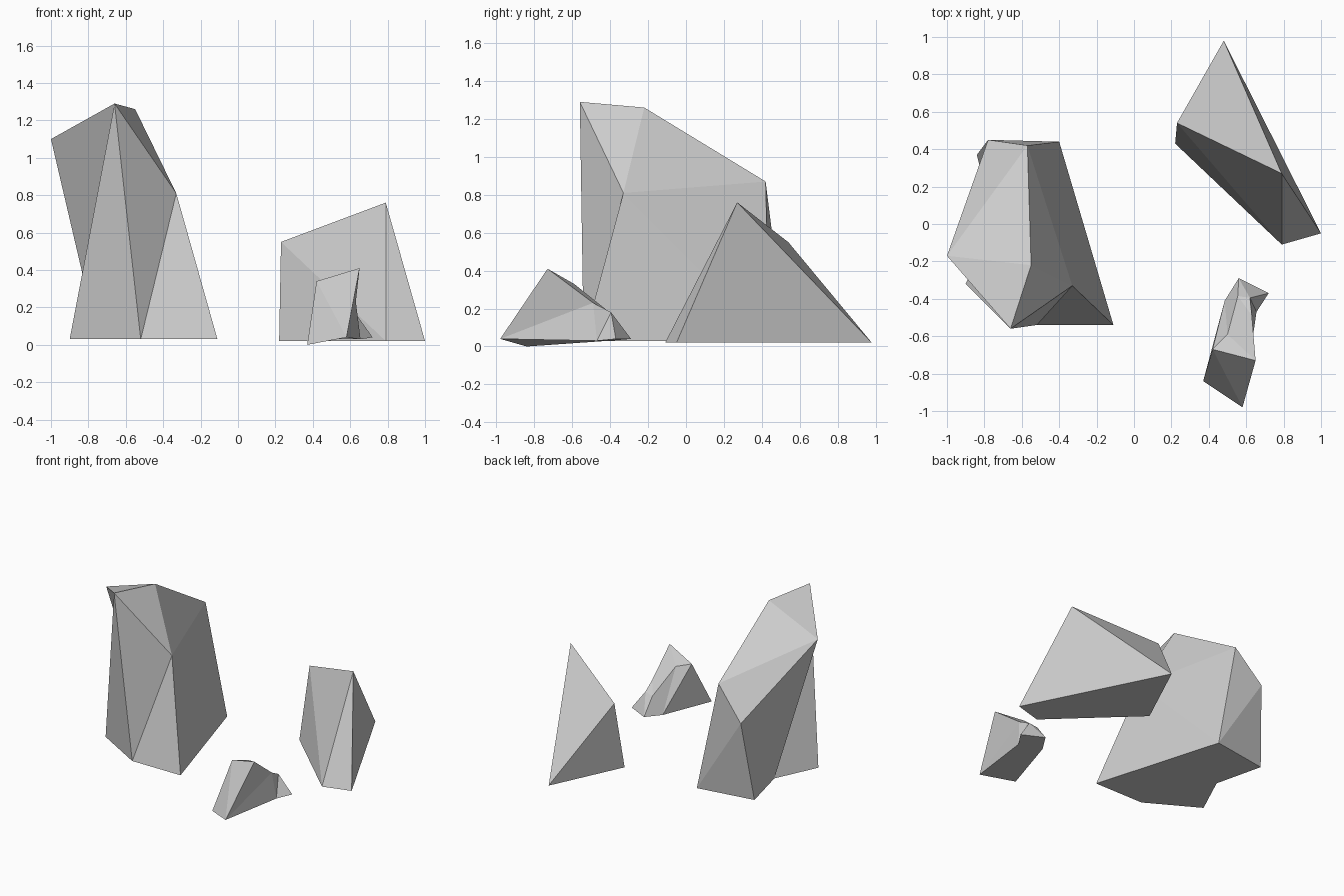
import bpy
import bmesh

if "Cube" in bpy.data.objects:
    bpy.data.objects.remove(bpy.data.objects["Cube"])


def rock(name, points, faces):
    """Flat-faceted stone: lettered corner points joined by lettered faces."""
    bm = bmesh.new()
    verts = {k: bm.verts.new(p) for k, p in points.items()}
    for f in faces.split():
        bm.faces.new([verts[k] for k in f])
    bmesh.ops.recalc_face_normals(bm, faces=bm.faces)
    me = bpy.data.meshes.new(name)
    bm.to_mesh(me)
    bm.free()
    bpy.context.collection.objects.link(bpy.data.objects.new(name, me))


# Tall leaning rock with an undercut on its left side
rock("tall_rock", {
    "A": (-1.00, -0.17, 1.10), "B": (-0.66, -0.56, 1.29), "C": (-0.55, -0.22, 1.26),
    "D": (-0.33, -0.33, 0.81), "E": (-0.57, 0.42, 0.87), "I": (-0.78, 0.45, 0.63),
    "F": (-0.11, -0.54, 0.03), "G": (-0.52, -0.54, 0.03), "H": (-0.90, -0.32, 0.03),
    "J": (-0.84, 0.37, 0.03), "K": (-0.40, 0.44, 0.03), "L": (-0.75, 0.00, 0.03),
}, "ABC ACE AEI BCD CDE BDG DFG BGH DEK DKF EIK IJK BHL BLA AIL ILJ HGFKJL")

# Wedge-shaped rock at the back right
rock("wedge_rock", {
    "A": (0.23, 0.54, 0.55), "B": (0.79, 0.27, 0.76), "C": (0.22, 0.43, 0.02),
    "D": (0.79, -0.11, 0.02), "E": (1.00, -0.05, 0.02), "F": (0.48, 0.98, 0.02),
}, "ABF BEF BDE ACD ADB AFC CDEF")

# Small rock at the front, sloping down to a low tail
rock("small_rock", {
    "P": (0.37, -0.84, 0.00), "Q": (0.58, -0.98, 0.04), "R": (0.65, -0.73, 0.41),
    "S": (0.42, -0.67, 0.34), "T": (0.63, -0.49, 0.23), "U": (0.62, -0.395, 0.18),
    "N": (0.555, -0.385, 0.165), "O": (0.50, -0.59, 0.33), "M": (0.655, -0.47, 0.03),
    "V": (0.72, -0.37, 0.04), "W": (0.56, -0.29, 0.04), "K": (0.485, -0.41, 0.03),
}, "SRO RTO TNO TUN ONK SOK SKP NWK NUW UVW UMV TMU QMT QTR PQS QRS PQMVWK")
